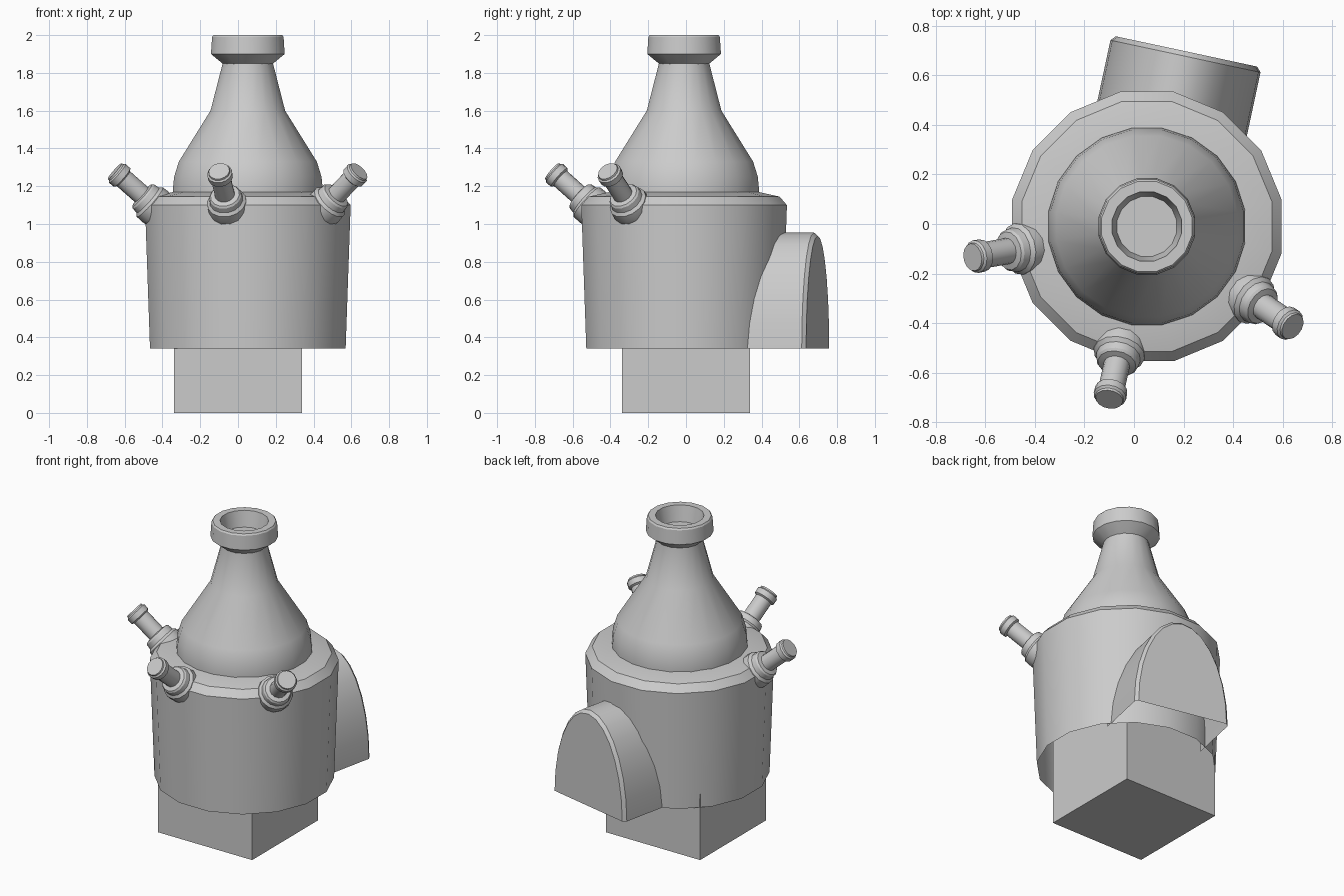
import bpy, bmesh, math
from mathutils import Matrix, Vector

if "Cube" in bpy.data.objects:
    bpy.data.objects.remove(bpy.data.objects["Cube"])

CX, CY = 0.052, -0.01   # shared axis of the round parts


def finish(name, bm, matrix=None, angle=30):
    if matrix:
        bm.transform(matrix)
    bmesh.ops.recalc_face_normals(bm, faces=bm.faces)
    me = bpy.data.meshes.new(name)
    bm.to_mesh(me)
    bm.free()
    ob = bpy.data.objects.new(name, me)
    bpy.context.collection.objects.link(ob)
    bpy.ops.object.select_all(action='DESELECT')
    ob.select_set(True)
    bpy.context.view_layer.objects.active = ob
    bpy.ops.object.shade_smooth_by_angle(angle=math.radians(angle))
    return ob


def loft(bm, rings, cap_end=False, closed=True):
    loops = [[bm.verts.new(p) for p in ring] for ring in rings]
    for a, b in zip(loops, loops[1:]):
        n = len(a)
        for i in range(n if closed else n - 1):
            j = (i + 1) % n
            bm.faces.new((a[i], a[j], b[j], b[i]))
    if cap_end:
        bm.faces.new(loops[-1])


def lathe(name, profile, sides, matrix, cap_end=False, angle=30):
    bm = bmesh.new()
    turn = [2 * math.pi * (i + 0.5) / sides for i in range(sides)]
    loft(bm, [[(r * math.cos(a), r * math.sin(a), z) for a in turn]
              for r, z in profile], cap_end)
    return finish(name, bm, matrix, angle)


axis = Matrix.Translation((CX, CY, 0))

# Square foundation, reaching up inside the drum
bm = bmesh.new()
bmesh.ops.create_cube(bm, size=1)
finish("foundation", bm, Matrix.Translation((0, 0, 0.5)) @ Matrix.Diagonal((0.676, 0.676, 1, 1)))

# Tapered drum, open underneath, with chamfered shoulder
lathe("drum", [(0.528, 0.34), (0.555, 1.10), (0.515, 1.145), (0.40, 1.17), (0.3, 1.17)], 16, axis)

# Bottle-shaped chimney
lathe("chimney", [(0.40, 1.14), (0.402, 1.18), (0.395, 1.25), (0.37, 1.33), (0.20, 1.60),
                  (0.135, 1.85), (0.135, 1.88)], 20, axis)

# Flared lip with a recessed mouth
lathe("chimney_lip", [(0.13, 1.845), (0.137, 1.85), (0.199, 1.90), (0.193, 1.99), (0.186, 2.0),
                      (0.143, 2.0), (0.123, 1.90)], 16, axis, cap_end=True)

# Three angled spouts around the shoulder, profile measured back from the tip
spout = [(0.07, -0.40), (0.10, -0.34), (0.107, -0.29), (0.105, -0.25), (0.09, -0.235),
         (0.086, -0.205), (0.078, -0.195), (0.053, -0.19), (0.053, -0.06), (0.066, -0.052),
         (0.067, -0.018), (0.058, -0.010), (0.056, 0.0)]
for k, deg in enumerate((190, 257.7, 325.5)):
    m = (axis @ Matrix.Rotation(math.radians(deg), 4, 'Z')
         @ Matrix.Translation((0.715, 0, 1.28))
         @ Matrix.Rotation(math.radians(90 - 41), 4, 'Y'))
    lathe(f"spout_{k + 1}", spout, 14, m, cap_end=True)

# Arched annex at the back, open underneath, bevelled around its face
def arch(inset, y):
    pts = []
    for i in range(15):
        a = math.pi * i / 14
        pts.append(((0.31 - inset) * math.cos(a), y, (0.615 - inset) * math.sin(a)))
    return pts

bm = bmesh.new()
loft(bm, [arch(0, -0.36), arch(0, -0.02), arch(0.018, 0)], cap_end=True, closed=False)
finish("arched_annex", bm, Matrix.Translation((0.212, 0.697, 0.34))
       @ Matrix.Rotation(math.radians(-12.1), 4, 'Z'))
